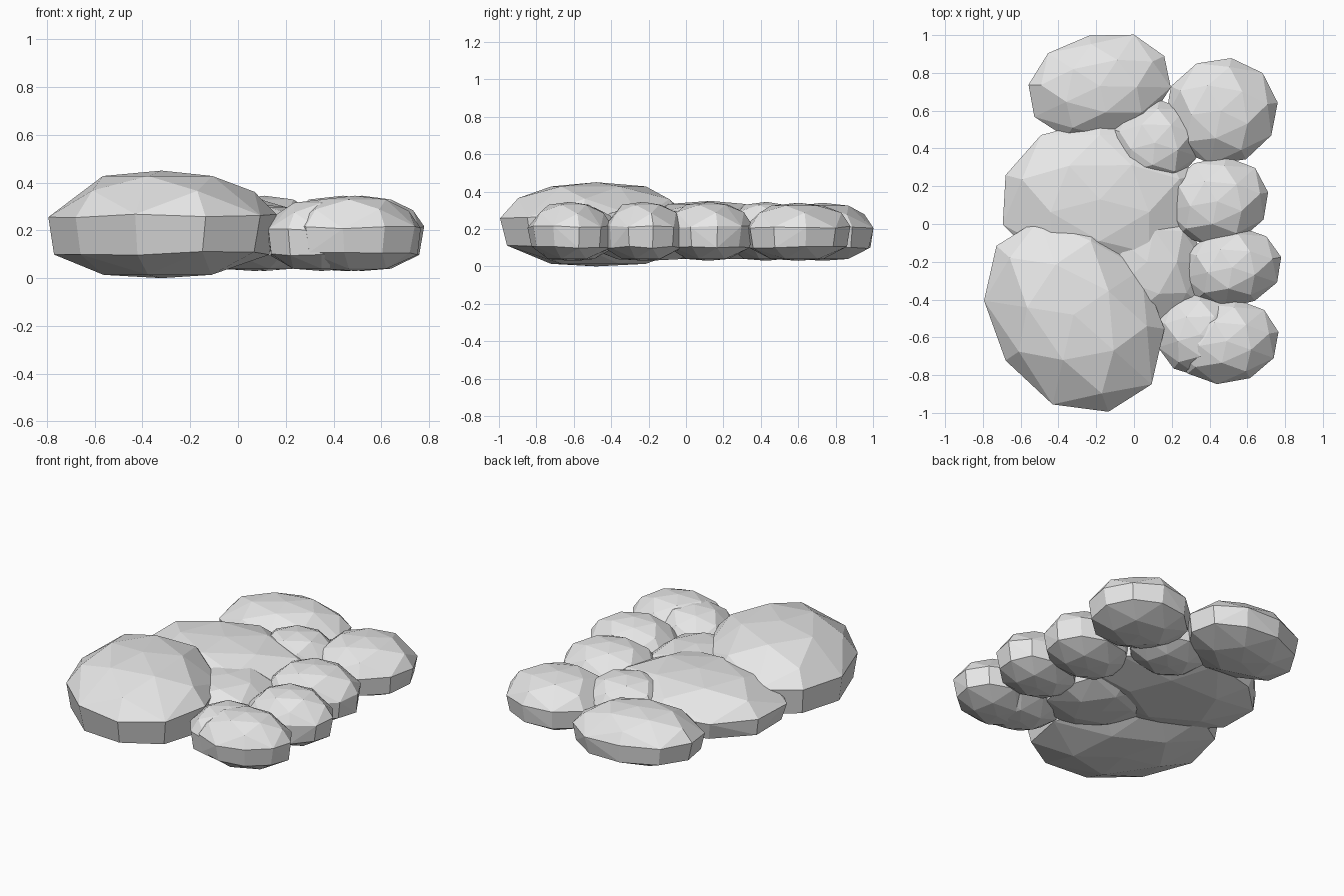
import bpy, bmesh, random
from math import pi, sin, cos, radians

cube = bpy.data.objects.get("Cube")
if cube:
    bpy.data.objects.remove(cube, do_unlink=True)

random.seed(4)
mat = bpy.data.materials.new("pale grey")
mat.use_nodes = True
mat.diffuse_color = (0.8, 0.8, 0.8, 1)
mat.node_tree.nodes["Principled BSDF"].inputs["Base Color"].default_value = (0.8, 0.8, 0.8, 1)

# Ring profile of every puff: sides, radius, height fraction, phase in steps
RINGS = [(1, 0.0, 0.0, 0), (5, 0.52, 0.03, 0.5), (10, 0.94, 0.23, 0),
         (10, 1.0, 0.58, 0), (5, 0.82, 0.81, 0), (5, 0.52, 0.95, 0.5), (1, 0.0, 1.0, 0)]


def puff(name, centre, radii, turn, bottom, top, shift=0.0):
    """Faceted flattened lump: the convex hull of slightly uneven rings."""
    bm = bmesh.new()
    a = radians(turn)
    for sides, radius, height, phase in RINGS:
        for i in range(sides):
            t = 2 * pi * ((i + phase) / sides + shift / 10)
            r = radius * random.uniform(0.99, 1.03)
            u, v = radii[0] * r * cos(t), radii[1] * r * sin(t)
            wobble = random.uniform(-0.02, 0.02) if 0.1 < height < 0.9 else 0
            z = bottom + (top - bottom) * (height + wobble)
            bm.verts.new((centre[0] + u * cos(a) - v * sin(a),
                          centre[1] + u * sin(a) + v * cos(a), z))
    bmesh.ops.convex_hull(bm, input=bm.verts[:])
    loose = [v for v in bm.verts if not v.link_faces]
    bmesh.ops.delete(bm, geom=loose, context='VERTS')
    # Merge nearly coplanar triangles into larger facets
    bmesh.ops.dissolve_limit(bm, angle_limit=radians(4), verts=bm.verts[:], edges=bm.edges[:])
    bmesh.ops.recalc_face_normals(bm, faces=bm.faces[:])
    mesh = bpy.data.meshes.new(name)
    bm.to_mesh(mesh)
    bm.free()
    mesh.materials.append(mat)
    obj = bpy.data.objects.new(name, mesh)
    bpy.context.collection.objects.link(obj)


# Large lumps
puff("large_front_puff", (-0.32, -0.48), (0.55, 0.43), 124, 0.0, 0.45, 0.5)
puff("middle_puff", (-0.18, 0.13), (0.53, 0.42), 0, 0.03, 0.35, 0.5)
puff("inner_puff", (0.07, -0.20), (0.34, 0.29), 110, 0.03, 0.31)
puff("back_puff", (-0.18, 0.73), (0.385, 0.275), 12, 0.03, 0.34, 0.5)

# Row of small lumps along the left side
puff("back_corner_puff", (0.46, 0.60), (0.30, 0.28), 8, 0.03, 0.34)
puff("small_inner_puff", (0.11, 0.43), (0.25, 0.22), 15, 0.03, 0.345)
puff("side_puff_back", (0.44, 0.12), (0.275, 0.23), 10, 0.03, 0.345)
puff("side_puff_front", (0.52, -0.23), (0.26, 0.21), 12, 0.03, 0.345)
puff("front_corner_puff", (0.49, -0.62), (0.28, 0.22), 10, 0.03, 0.345)
puff("front_inner_puff", (0.35, -0.585), (0.235, 0.22), 0, 0.03, 0.33, 0.5)
